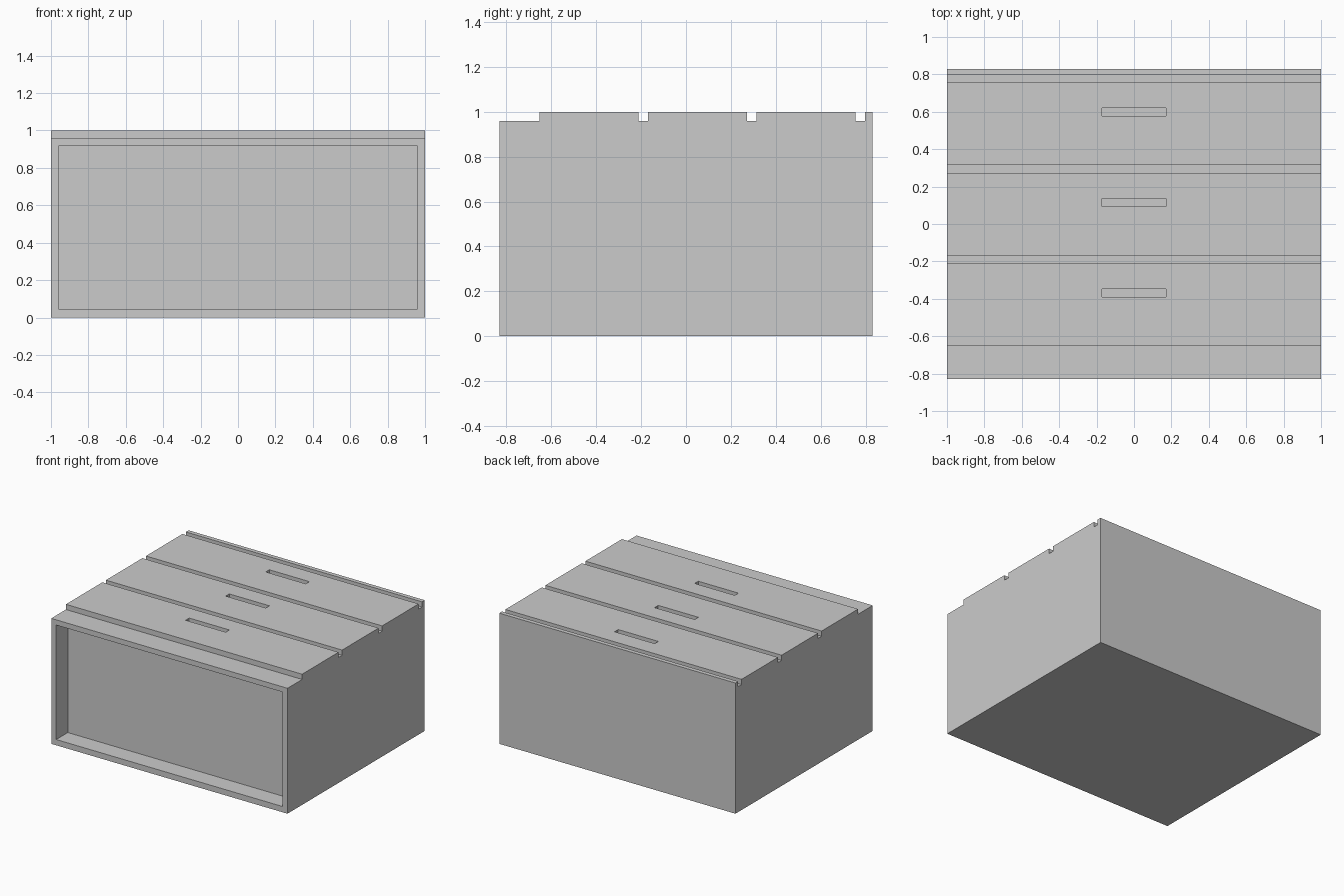
import bpy, bmesh

if "Cube" in bpy.data.objects:
    bpy.data.objects.remove(bpy.data.objects["Cube"])

HALF_Y, LEDGE_Z, TOP_Z = 0.83, 0.96, 1.0
PITCH = 0.484
SLATS = 3


def finish(name, bm):
    bmesh.ops.recalc_face_normals(bm, faces=bm.faces)
    mesh = bpy.data.meshes.new(name)
    bm.to_mesh(mesh)
    bm.free()
    obj = bpy.data.objects.new(name, mesh)
    bpy.context.collection.objects.link(obj)
    return obj


def extrude_x(name, profile, half_x):
    """Extrude a closed (y, z) profile from -half_x to half_x."""
    bm = bmesh.new()
    face = bm.faces.new([bm.verts.new((-half_x, y, z)) for y, z in profile])
    side = bmesh.ops.extrude_face_region(bm, geom=[face])["geom"]
    verts = [g for g in side if isinstance(g, bmesh.types.BMVert)]
    bmesh.ops.translate(bm, verts=verts, vec=(2 * half_x, 0, 0))
    return finish(name, bm)


def box_profile(y0, y1, z0, z1):
    return [(y0, z0), (y1, z0), (y1, z1), (y0, z1)]


# cabinet side profile: front ledge, then raised slats separated by grooves
profile = [(-HALF_Y, 0), (-HALF_Y, LEDGE_Z)]
for i in range(SLATS):
    y0, y1 = -0.653 + i * PITCH, -0.212 + i * PITCH
    profile += [(y0, LEDGE_Z), (y0, TOP_Z), (y1, TOP_Z), (y1, LEDGE_Z)]
profile += [(0.797, LEDGE_Z), (0.797, TOP_Z), (HALF_Y, TOP_Z), (HALF_Y, 0)]
cabinet = extrude_x("cabinet", profile, 1.0)

# front recess and one finger slot per slat
cutters = [extrude_x("front_recess", box_profile(-1.0, -0.69, 0.044, 0.92), 0.958)]
for i in range(SLATS):
    y = -0.369 + i * PITCH
    cutters.append(extrude_x(f"finger_slot_{i + 1}",
                             box_profile(y - 0.022, y + 0.022, LEDGE_Z, 1.1), 0.17))

for cutter in cutters:
    cutter.hide_render = True
    cutter.display_type = 'WIRE'
    mod = cabinet.modifiers.new(cutter.name, 'BOOLEAN')
    mod.operation = 'DIFFERENCE'
    mod.solver = 'EXACT'
    mod.object = cutter

# apply the cuts and remove the cutters
bpy.context.view_layer.objects.active = cabinet
cabinet.select_set(True)
for cutter in cutters:
    bpy.ops.object.modifier_apply(modifier=cutter.name)
for cutter in cutters:
    bpy.data.objects.remove(cutter)
